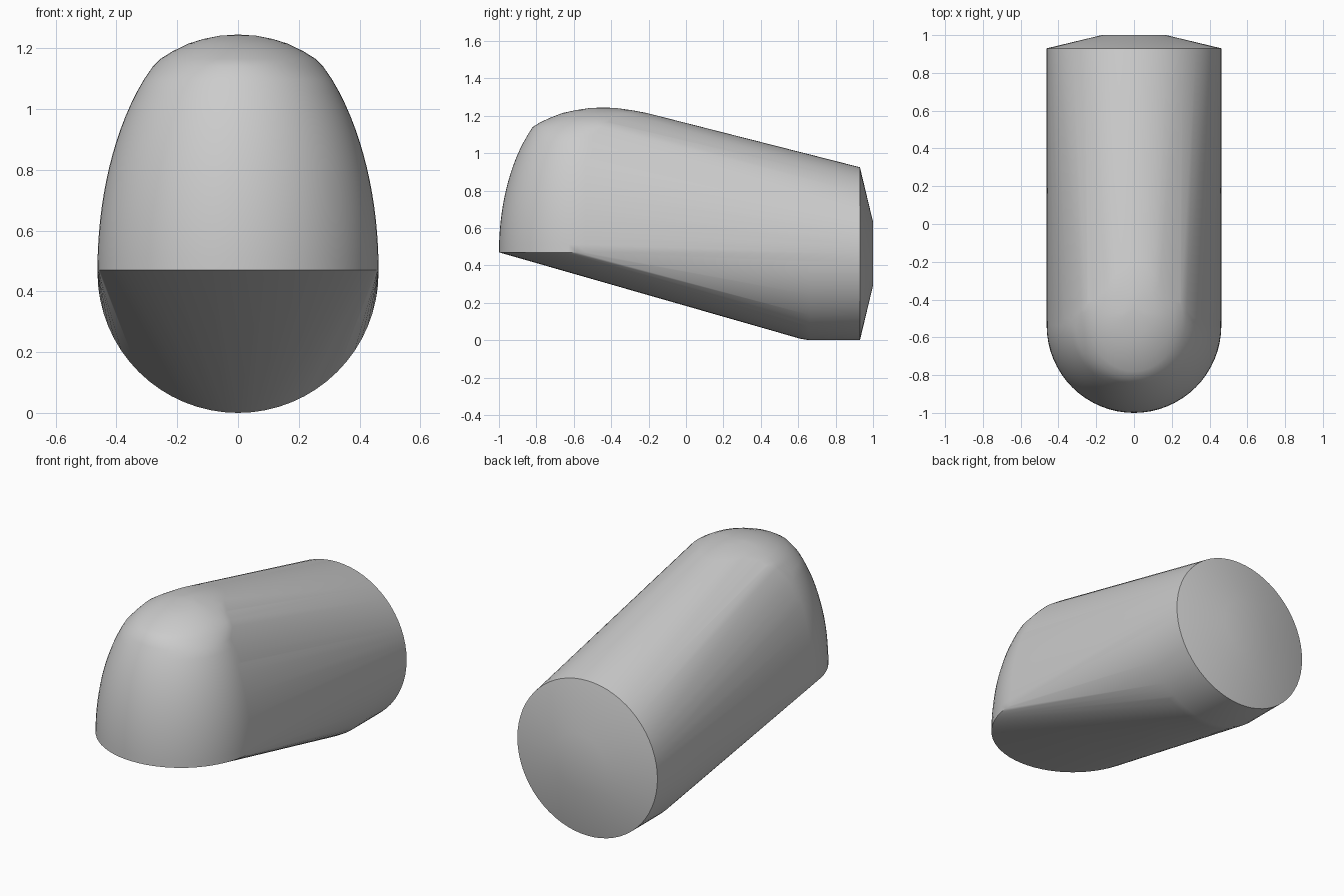
import bpy
import bmesh
from math import cos, sin, pi, sqrt

cube = bpy.data.objects.get("Cube")
if cube:
    bpy.data.objects.remove(cube, do_unlink=True)

R = 0.4625        # half width of the body
NOSE_Y = R - 1    # centre of the rounded nose
BASE_Z = 0.47     # sharp lower edge of the nose
DOME_H = 0.844    # height of the full dome
SEGMENTS = 64

grey = bpy.data.materials.new("plain grey")
grey.use_nodes = True
colour = (0.6, 0.6, 0.6, 1)
grey.diffuse_color = colour
grey.node_tree.nodes["Principled BSDF"].inputs["Base Color"].default_value = colour

bm = bmesh.new()


def flat_ring(z, front, rear, half_width, centre):
    """Horizontal oval whose front and rear halves may differ in length."""
    for i in range(SEGMENTS):
        a = 2 * pi * i / SEGMENTS
        reach = rear - centre if sin(a) > 0 else centre - front
        bm.verts.new((half_width * cos(a), centre + reach * sin(a), z))


def upright_ring(y, radius):
    """Circle facing along the body."""
    for i in range(SEGMENTS):
        a = 2 * pi * i / SEGMENTS
        bm.verts.new((radius * cos(a), y, R + radius * sin(a)))


# Nose: lower dome, following an ellipsoid
STEPS = 16
for i in range(STEPS):
    h = 0.67 * i / STEPS
    r = R * sqrt(1 - (h / DOME_H) ** 2)
    flat_ring(BASE_Z + h, NOSE_Y - r, NOSE_Y + r, r, NOSE_Y)

# Nose: softened crown leaning back into the body
for z, front, rear, half_width in (
    (1.14, -0.82, -0.28, 0.28), (1.165, -0.78, -0.27, 0.255),
    (1.19, -0.725, -0.25, 0.215), (1.215, -0.66, -0.21, 0.163),
    (1.23, -0.59, -0.29, 0.115), (1.241, -0.52, -0.37, 0.06),
):
    flat_ring(z, front, rear, half_width, -0.47)
bm.verts.new((0, -0.44, 1.245))

# Tail: slightly rounded start, round end and shallow tapered cap
for y, radius in ((0.57, 0.441), (0.61, 0.454), (0.66, R), (0.93, R), (1, 0.17)):
    upright_ring(y, radius)

# One taut skin around nose and tail
hull = bmesh.ops.convex_hull(bm, input=bm.verts[:])
spare = {v for v in hull["geom_interior"] + hull["geom_unused"]
         if isinstance(v, bmesh.types.BMVert)}
bmesh.ops.delete(bm, geom=list(spare), context="VERTS")
bmesh.ops.dissolve_limit(bm, angle_limit=0.002, verts=bm.verts[:], edges=bm.edges[:])
bmesh.ops.recalc_face_normals(bm, faces=bm.faces[:])

mesh = bpy.data.meshes.new("body")
bm.to_mesh(mesh)
bm.free()
mesh.materials.append(grey)
body = bpy.data.objects.new("body", mesh)
bpy.context.collection.objects.link(body)

bpy.ops.object.select_all(action="DESELECT")
body.select_set(True)
bpy.context.view_layer.objects.active = body
bpy.ops.object.shade_smooth_by_angle(angle=pi / 6)
